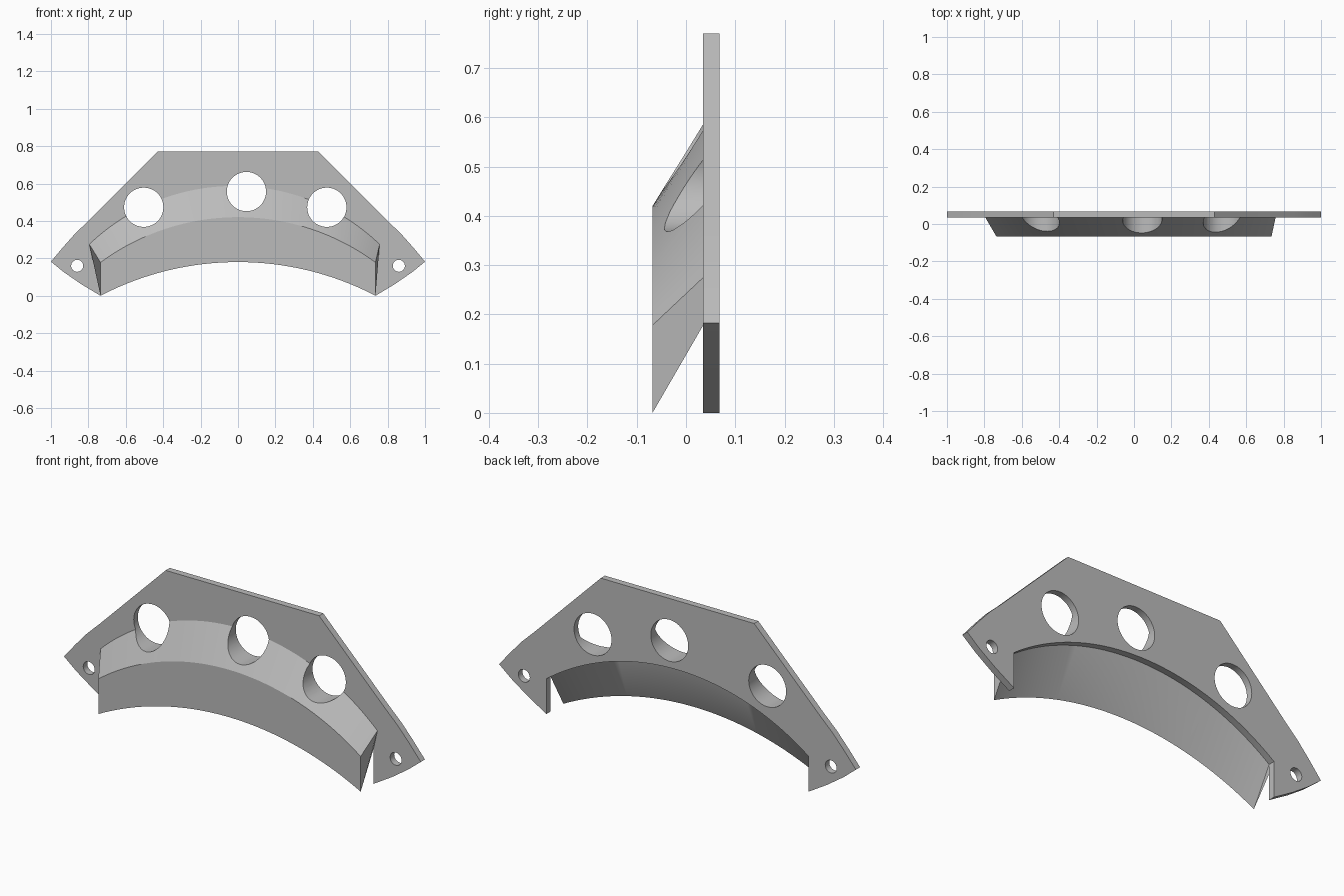
import bpy, bmesh, math
from mathutils import Vector

cube = bpy.data.objects.get("Cube")
if cube:
    bpy.data.objects.remove(cube, do_unlink=True)

GREY = (0.5, 0.5, 0.5, 1)
mat = bpy.data.materials.new("plain grey")
mat.use_nodes = True
mat.diffuse_color = GREY
mat.node_tree.nodes["Principled BSDF"].inputs["Base Color"].default_value = GREY

FRONT, SEAT, BACK = -0.068, 0.035, 0.068
STEPS = 48


def arc(left, right, end_z, top_z, steps=STEPS):
    """Circular arc in x, z rising from two level ends to a crown."""
    half, sag = (right - left) / 2, top_z - end_z
    radius = (half * half + sag * sag) / (2 * sag)
    spread = math.asin(half / radius)
    mid = (left + right) / 2
    angles = [spread * (2 * i / steps - 1) for i in range(steps + 1)]
    return [(mid + radius * math.sin(a), top_z - radius + radius * math.cos(a)) for a in angles]


def make_object(name, bm):
    bmesh.ops.recalc_face_normals(bm, faces=bm.faces)
    mesh = bpy.data.meshes.new(name)
    bm.to_mesh(mesh)
    bm.free()
    mesh.materials.append(mat)
    obj = bpy.data.objects.new(name, mesh)
    bpy.context.collection.objects.link(obj)
    return obj


def select_only(obj):
    bpy.ops.object.select_all(action="DESELECT")
    obj.select_set(True)
    bpy.context.view_layer.objects.active = obj


def drill(obj, holes):
    """Cut round holes straight through along y."""
    for x, z, radius in holes:
        bpy.ops.mesh.primitive_cylinder_add(vertices=48, radius=radius, depth=1,
                                            location=(x, 0, z), rotation=(math.pi / 2, 0, 0))
        cutter = bpy.context.object
        cutter.hide_render = True
        select_only(obj)
        mod = obj.modifiers.new("hole", "BOOLEAN")
        mod.operation, mod.solver, mod.object = "DIFFERENCE", "EXACT", cutter
        bpy.ops.object.modifier_apply(modifier=mod.name)
        bpy.data.objects.remove(cutter, do_unlink=True)


# Arc shared by the plate's lower edge and the rim's front upper edge
seat_arc = arc(-0.735, 0.735, 0.178, 0.42)

# Back plate: half outline from the crown down to the ear tip, mirrored
half = [(0.43, 0.77), (0.8, 0.4), (0.87, 0.333), (0.935, 0.26), (1, 0.182),
        (0.93, 0.125), (0.84, 0.063), (0.735, 0)]
outline = half + seat_arc[::-1] + [(-x, z) for x, z in reversed(half)]
bm = bmesh.new()
face = bm.faces.new([bm.verts.new((x, SEAT, z)) for x, z in outline])
grown = bmesh.ops.extrude_face_region(bm, geom=[face])["geom"]
bmesh.ops.translate(bm, vec=Vector((0, BACK - SEAT, 0)),
                    verts=[v for v in grown if isinstance(v, bmesh.types.BMVert)])
plate = make_object("back_plate", bm)

# Sloping rim: four arcs lofted into a closed, flared band
rails = [(arc(-0.735, 0.735, 0, 0.18), FRONT), (seat_arc, FRONT),
         (arc(-0.795, 0.757, 0.275, 0.587), SEAT), (seat_arc, SEAT)]
bm = bmesh.new()
rows = [[bm.verts.new((x, y, z)) for x, z in points] for points, y in rails]
for k in range(4):
    a, b = rows[k], rows[(k + 1) % 4]
    for i in range(STEPS):
        bm.faces.new((a[i], a[i + 1], b[i + 1], b[i]))
for end in (0, -1):
    bm.faces.new([row[end] for row in rows])
rim = make_object("flared_rim", bm)

# Three large ports through both parts, two screw holes in the ears
ports = [(-0.504, 0.473, 0.105), (0.045, 0.557, 0.105), (0.475, 0.473, 0.105)]
screws = [(-0.86, 0.16, 0.032), (0.86, 0.16, 0.032)]
drill(plate, ports + screws)
drill(rim, ports)

for obj in (plate, rim):
    select_only(obj)
    bpy.ops.object.shade_smooth_by_angle(angle=math.radians(25))
